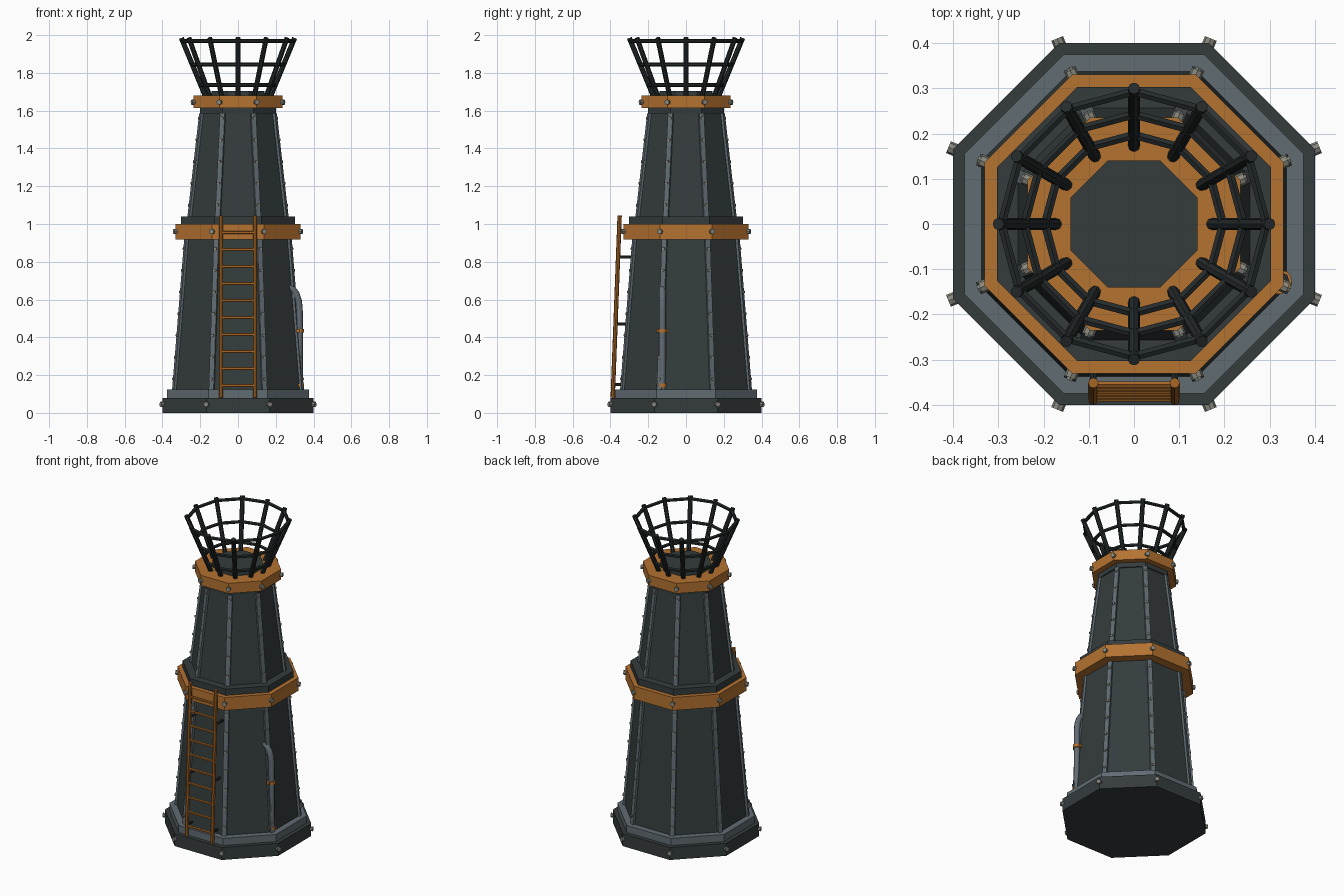
import bpy, bmesh, math
from mathutils import Vector, Matrix

if "Cube" in bpy.data.objects:
    bpy.data.objects.remove(bpy.data.objects["Cube"])


def material(name, rgb):
    m = bpy.data.materials.new(name)
    m.use_nodes = True
    m.diffuse_color = (*rgb, 1)
    m.node_tree.nodes["Principled BSDF"].inputs["Base Color"].default_value = (*rgb, 1)
    return m


DARK = material("dark iron", (0.035, 0.045, 0.046))
BLACK = material("black iron", (0.018, 0.023, 0.023))
STEEL = material("blue grey steel", (0.12, 0.15, 0.17))
ORANGE = material("orange paint", (0.46, 0.17, 0.03))
RUST = material("ladder orange", (0.38, 0.13, 0.018))
BOLT = material("pale bolt", (0.25, 0.25, 0.21))
CORNER = 1 / math.cos(math.pi / 8)


def finish(name, bm, mat, smooth=False):
    bmesh.ops.recalc_face_normals(bm, faces=bm.faces)
    mesh = bpy.data.meshes.new(name)
    bm.to_mesh(mesh)
    bm.free()
    mesh.materials.append(mat)
    for p in mesh.polygons:
        p.use_smooth = smooth
    ob = bpy.data.objects.new(name, mesh)
    bpy.context.collection.objects.link(ob)
    return ob


def octagon(name, z0, z1, a0, a1, mat):
    """Tapered octagonal block; a0 and a1 are centre-to-flat distances."""
    bm = bmesh.new()
    bmesh.ops.create_cone(
        bm, cap_ends=True, segments=8, radius1=a0 * CORNER, radius2=a1 * CORNER,
        depth=z1 - z0,
        matrix=Matrix.Translation((0, 0, (z0 + z1) / 2)) @ Matrix.Rotation(math.pi / 8, 4, "Z"))
    return finish(name, bm, mat)


def rod(bm, p, q, r, sides=8):
    p, q = Vector(p), Vector(q)
    rot = (q - p).to_track_quat("Z", "Y").to_matrix().to_4x4()
    bmesh.ops.create_cone(bm, cap_ends=True, segments=sides, radius1=r, radius2=r,
                          depth=(q - p).length, matrix=Matrix.Translation((p + q) / 2) @ rot)


def polar(r, angle, z):
    return Vector((r * math.cos(angle), r * math.sin(angle), z))


def corners():
    return [math.pi / 8 + i * math.pi / 4 for i in range(8)]


# Tower blocks, bottom to top
octagon("base", 0, 0.08, 0.4, 0.4, DARK)
octagon("plinth", 0.08, 0.125, 0.375, 0.375, STEEL)
octagon("lower_tower", 0.125, 0.93, 0.337, 0.272, DARK)
octagon("middle_band", 0.917, 1.0, 0.33, 0.33, ORANGE)
octagon("middle_ledge", 1.0, 1.04, 0.303, 0.303, DARK)
octagon("upper_tower", 1.04, 1.59, 0.256, 0.193, DARK)
octagon("upper_collar", 1.585, 1.62, 0.2, 0.2, DARK)
octagon("top_band", 1.615, 1.68, 0.235, 0.235, ORANGE)
octagon("fire_plate", 1.68, 1.705, 0.14, 0.14, DARK)


# Corner ribs with rivets
def ribs(name, z0, z1, a0, a1, rivet_start, rivet_count):
    bm, rivets = bmesh.new(), bmesh.new()
    for ang in corners():
        side = Vector((-math.sin(ang), math.cos(ang), 0)) * 0.014
        quads = []
        for z, a in ((z0, a0), (z1, a1)):
            r = a * CORNER
            inner, outer = polar(r - 0.02, ang, z), polar(r + 0.007, ang, z)
            quads.append([bm.verts.new(v) for v in
                          (inner - side, outer - side, outer + side, inner + side)])
        low, high = quads
        bm.faces.new(low)
        bm.faces.new(high)
        for i in range(4):
            j = (i + 1) % 4
            bm.faces.new((low[i], low[j], high[j], high[i]))
        for k in range(rivet_count):
            z = rivet_start + k * 0.115
            r = (a0 + (a1 - a0) * (z - z0) / (z1 - z0)) * CORNER
            rod(rivets, polar(r, ang, z), polar(r + 0.014, ang, z), 0.008, 6)
    finish(name + "_ribs", bm, STEEL)
    finish(name + "_rivets", rivets, BOLT)


ribs("lower", 0.125, 0.92, 0.337, 0.273, 0.18, 7)
ribs("upper", 1.04, 1.585, 0.256, 0.194, 1.1, 5)

# Large bolts on the corners of the base and bands
bolts = bmesh.new()
for a, z in ((0.4, 0.045), (0.33, 0.96), (0.235, 1.645)):
    for ang in corners():
        rod(bolts, polar(a * CORNER - 0.012, ang, z), polar(a * CORNER + 0.011, ang, z), 0.014)
finish("corner_bolts", bolts, BOLT)

# Fire basket
Z_LOW, Z_HIGH, R_LOW, R_HIGH = 1.675, 1.985, 0.172, 0.3
bars, hoops = bmesh.new(), bmesh.new()
for i in range(12):
    ang, nxt = i * math.pi / 6, (i + 1) * math.pi / 6
    rod(bars, polar(R_LOW, ang, Z_LOW), polar(R_HIGH, ang, Z_HIGH), 0.0135)
    for z in (1.735, 1.845, 1.968):
        r = R_LOW + (R_HIGH - R_LOW) * (z - Z_LOW) / (Z_HIGH - Z_LOW)
        rod(hoops, polar(r, ang, z), polar(r, nxt, z), 0.0105, 6)
finish("basket_bars", bars, BLACK)
finish("basket_hoops", hoops, BLACK)


# Ladder
def ladder_y(z):
    return -0.388 + (z - 0.08) * 0.038


ladder, brackets = bmesh.new(), bmesh.new()
for x in (-0.09, 0.09):
    rod(ladder, (x, ladder_y(0.08), 0.08), (x, ladder_y(1.045), 1.045), 0.0115)
    for z in (0.15, 0.47, 0.825):
        rod(brackets, (x, ladder_y(z), z), (x, -0.27, z), 0.008, 6)
for k in range(10):
    z = 0.145 + k * 0.09
    rod(ladder, (-0.09, ladder_y(z), z), (0.09, ladder_y(z), z), 0.008, 6)
finish("ladder", ladder, RUST)
finish("ladder_brackets", brackets, BLACK)

# Drain pipe on the left face, bent into the wall at the top
curve = bpy.data.curves.new("pipe_path", "CURVE")
curve.dimensions = "3D"
curve.bevel_depth = 0.018
curve.bevel_resolution = 2
curve.use_fill_caps = True
path = [(0.326, 0.125), (0.325, 0.54), (0.321, 0.59), (0.308, 0.63), (0.29, 0.655), (0.27, 0.665)]
spline = curve.splines.new("POLY")
spline.points.add(len(path) - 1)
for point, (x, z) in zip(spline.points, path):
    point.co = (x, -0.125, z, 1)
curve.materials.append(STEEL)
bpy.context.collection.objects.link(bpy.data.objects.new("drain_pipe", curve))

clamps = bmesh.new()
for z in (0.145, 0.435):
    rod(clamps, (0.326, -0.125, z - 0.01), (0.326, -0.125, z + 0.01), 0.023, 12)
    bmesh.ops.create_cube(clamps, size=1, matrix=Matrix.Translation((0.318, -0.125, z))
                          @ Matrix.Diagonal((0.02, 0.06, 0.018, 1)))
finish("pipe_clamps", clamps, ORANGE)
